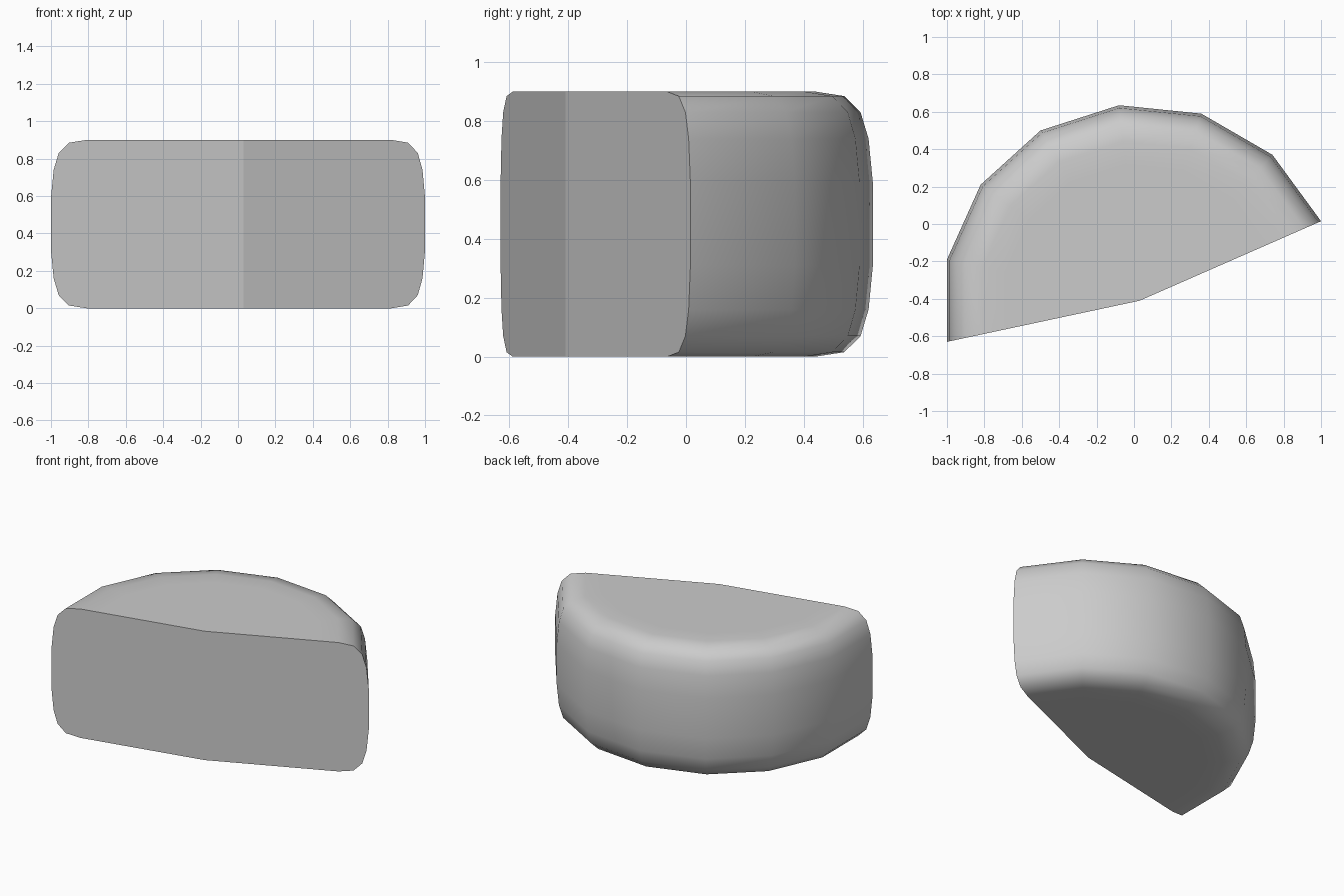
import bpy
import bmesh

cube = bpy.data.objects.get("Cube")
if cube:
    bpy.data.objects.remove(cube, do_unlink=True)

# Plain grey material
grey = bpy.data.materials.new("plain grey")
grey.use_nodes = True
colour = (0.6, 0.6, 0.6, 1)
grey.diffuse_color = colour
grey.node_tree.nodes["Principled BSDF"].inputs["Base Color"].default_value = colour

# Curved back outline, and the middle of the bent front wall
outline = [(-1, -0.63), (-1, -0.19), (-0.82, 0.21), (-0.5, 0.5),
           (-0.08, 0.635), (0.36, 0.59), (0.74, 0.37), (1, 0.015)]
px, py = 0.03, -0.41
height = 0.9

# Rounded rim: outline scale and depth below the top
rim = [(0.7, 0), (0.815, 0), (0.907, 0.015), (0.96, 0.07), (0.986, 0.16), (1, 0.31)]
levels = [(s, d) for s, d in rim] + [(s, height - d) for s, d in reversed(rim)]

bm = bmesh.new()
# Rings shrink toward the front middle, so the front walls stay flat
rings = [[bm.verts.new((px + (x - px) * s, py + (y - py) * s, height - d))
          for x, y in outline] for s, d in levels]
for upper, lower in zip(rings, rings[1:]):
    for i in range(len(outline) - 1):
        bm.faces.new((upper[i], upper[i + 1], lower[i + 1], lower[i]))

# Flat top and bottom
top_mid = bm.verts.new((px, py, height))
base_mid = bm.verts.new((px, py, 0))
bm.faces.new(rings[0] + [top_mid])
bm.faces.new(rings[-1] + [base_mid])
for face in bm.faces:
    face.smooth = True

# Two flat front walls meeting at a crease
for end in (0, -1):
    wall = bm.faces.new([top_mid] + [ring[end] for ring in rings] + [base_mid])
    wall.smooth = False

bmesh.ops.recalc_face_normals(bm, faces=bm.faces)
mesh = bpy.data.meshes.new("rounded_block")
bm.to_mesh(mesh)
bm.free()
mesh.materials.append(grey)
block = bpy.data.objects.new("rounded_block", mesh)
bpy.context.collection.objects.link(block)
